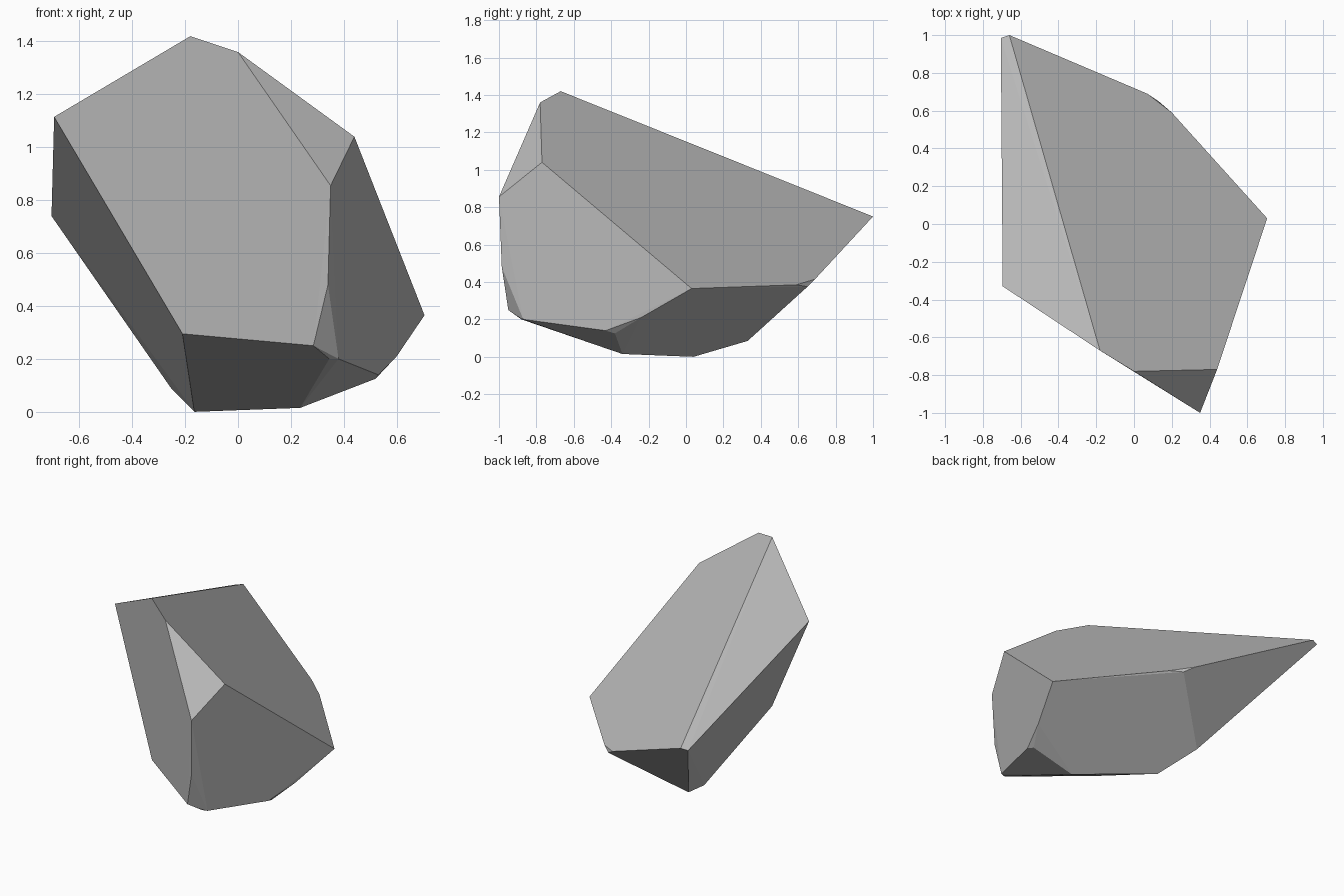
import bpy
import bmesh
import math


def make_material(name, colour):
    material = bpy.data.materials.new(name)
    material.use_nodes = True
    material.diffuse_color = colour
    shader = next(n for n in material.node_tree.nodes if n.type == 'BSDF_PRINCIPLED')
    shader.inputs["Base Color"].default_value = colour
    shader.inputs["Roughness"].default_value = 0.9
    return material


def make_faceted_stone(name, corner_groups, material, flat_angle):
    """Wrap a convex skin around the corners and merge nearly flat facets."""
    bm = bmesh.new()
    for group in corner_groups:
        for corner in group:
            bm.verts.new(corner)
    hull = bmesh.ops.convex_hull(bm, input=bm.verts[:], use_existing_faces=False)
    unused = [item for item in hull["geom_interior"] if isinstance(item, bmesh.types.BMVert)]
    bmesh.ops.delete(bm, geom=unused, context='VERTS')
    bmesh.ops.dissolve_limit(bm, angle_limit=flat_angle, verts=bm.verts[:], edges=bm.edges[:])
    bmesh.ops.recalc_face_normals(bm, faces=bm.faces[:])
    for face in bm.faces:
        face.smooth = False
    mesh = bpy.data.meshes.new(name)
    bm.to_mesh(mesh)
    bm.free()
    mesh.materials.append(material)
    stone = bpy.data.objects.new(name, mesh)
    bpy.context.scene.collection.objects.link(stone)
    return stone


default_cube = bpy.data.objects.get("Cube")
if default_cube:
    bpy.data.objects.remove(default_cube, do_unlink=True)

# Corners around the high front peak
peak = [(-.18, -.67, 1.42), (0, -.78, 1.36), (.44, -.77, 1.04), (-.695, -.33, 1.115)]

# Front ridge running down to the chin
front_ridge = [(.35, -1, .855), (.34, -.985, .48), (.285, -.95, .25),
               (.345, -.88, .2), (.38, -.87, .2), (-.21, -.625, .295)]

# Left flank, where the broad side meets the underside
left_flank = [(.705, .03, .365), (.6, -.24, .21), (.53, -.43, .14), (.52, -.38, .125)]

# Lowest corners, on which the stone rests
base = [(.235, -.34, .015), (-.165, .04, 0), (-.25, .33, .085)]

# Pointed tail and the small chipped corner at the back
tail = [(-.66, 1, .75), (-.705, .985, .74)]
back_chip = [(.07, .69, .415), (.2, .59, .385), (.13, .65, .375)]

stone_grey = make_material("stone grey", (.5, .5, .5, 1))
make_faceted_stone("rock", [peak, front_ridge, left_flank, base, tail, back_chip],
                   stone_grey, math.radians(2.5))
